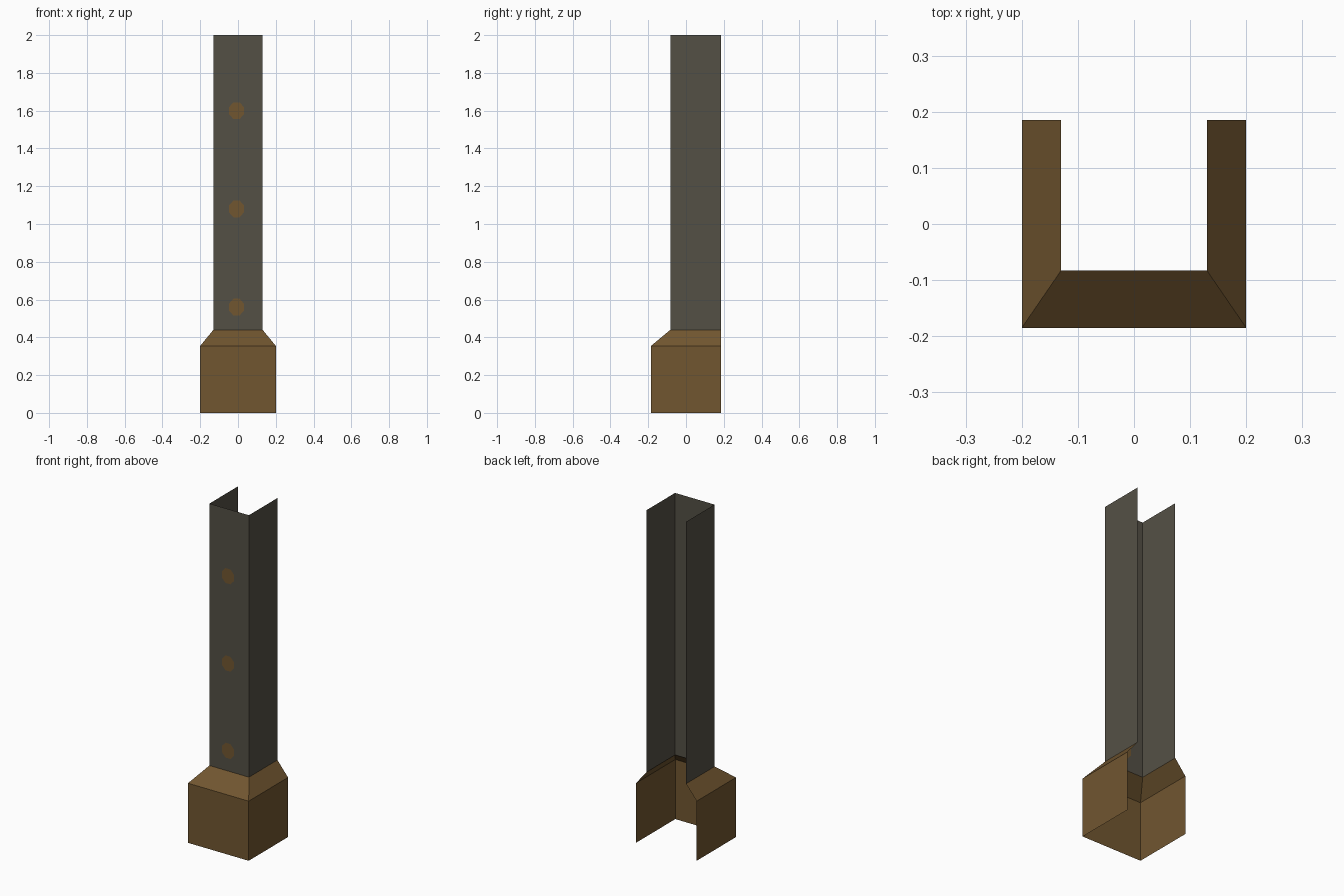
import bpy, bmesh, math

if "Cube" in bpy.data.objects:
    bpy.data.objects.remove(bpy.data.objects["Cube"])

def srgb(r, g, b):
    f = lambda c: (c / 255 / 12.92) if c < 11 else ((c / 255 + 0.055) / 1.055) ** 2.4
    return (f(r), f(g), f(b), 1)

def material(name, col):
    m = bpy.data.materials.new(name)
    m.diffuse_color = col
    m.use_nodes = True
    m.node_tree.nodes["Principled BSDF"].inputs["Base Color"].default_value = m.diffuse_color
    return m

grey = material("weathered grey", srgb(84, 80, 69))
brown = material("wood brown", srgb(113, 86, 48))

BACK = 0.185
FOOT = (0.20, -0.185)    # half width, front y
SHAFT = (0.13, -0.083)
Z_FOOT, Z_SHAFT, Z_TOP = 0.355, 0.44, 2.0

def finish(bm, name, mats):
    me = bpy.data.meshes.new(name)
    bm.to_mesh(me)
    bm.free()
    for m in mats:
        me.materials.append(m)
    ob = bpy.data.objects.new(name, me)
    bpy.context.collection.objects.link(ob)

def ring(bm, size, z):
    w, f = size
    return [bm.verts.new((x, y, z)) for x, y in ((-w, BACK), (-w, f), (w, f), (w, BACK))]

# base: open-backed foot with chamfered shoulder
bm = bmesh.new()
rings = [ring(bm, FOOT, 0), ring(bm, FOOT, Z_FOOT), ring(bm, SHAFT, Z_SHAFT)]
for lo, hi in zip(rings, rings[1:]):
    for i in range(3):
        bm.faces.new((lo[i], lo[i + 1], hi[i + 1], hi[i]))
finish(bm, "pillar_base", [brown])

# shaft: two side walls, and a front with round spots cut into it
bm = bmesh.new()
lo, hi = ring(bm, SHAFT, Z_SHAFT), ring(bm, SHAFT, Z_TOP)
for i in (0, 2):
    bm.faces.new((lo[i], lo[i + 1], hi[i + 1], hi[i]))

def loop_edges(vs):
    out = []
    for a, b in zip(vs, vs[1:] + vs[:1]):
        out.append(bm.edges.get((a, b)) or bm.edges.new((a, b)))
    return out

edges = loop_edges([lo[1], lo[2], hi[2], hi[1]])
spots = []
for zc in (0.56, 1.08, 1.60):
    vs = []
    for k in range(8):
        a = math.tau * (k + 0.5) / 8
        vs.append(bm.verts.new((-0.008 + 0.043 * math.cos(a), SHAFT[1], zc + 0.048 * math.sin(a))))
    edges += loop_edges(vs)
    spots.append(vs)
bmesh.ops.triangle_fill(bm, use_beauty=True, edges=edges, normal=(0, -1, 0))
for vs in spots:
    inside = [f for f in bm.faces if all(v in vs for v in f.verts)]
    if inside:
        bmesh.ops.delete(bm, geom=inside, context='FACES_ONLY')
    bm.faces.new(vs).material_index = 1
bm.normal_update()
for f in bm.faces:
    if abs(f.normal.y) > 0.9 and f.normal.y > 0:
        f.normal_flip()
finish(bm, "pillar_shaft", [grey, brown])
